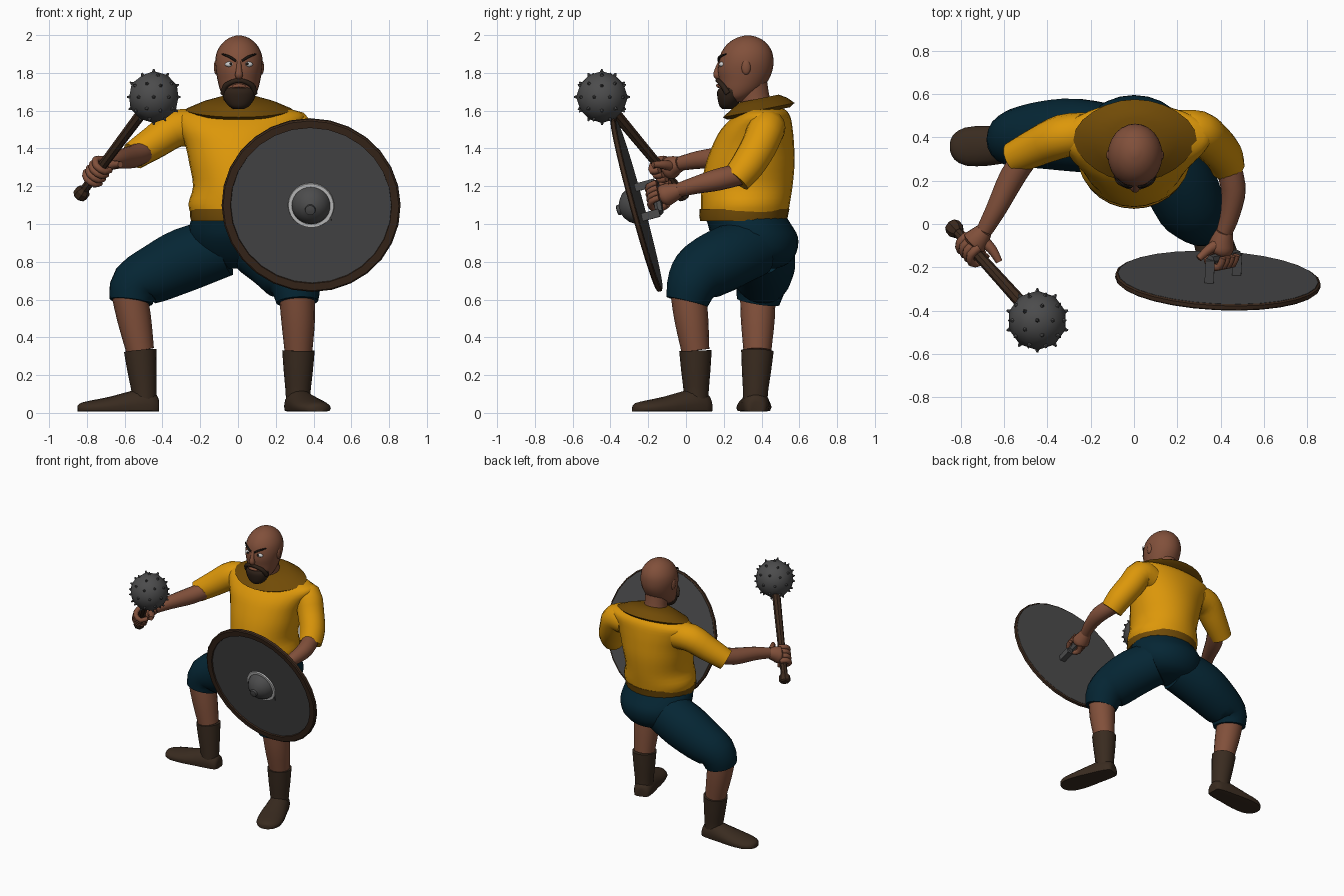
import bpy, bmesh, math
from mathutils import Vector, Matrix

if "Cube" in bpy.data.objects:
    bpy.data.objects.remove(bpy.data.objects["Cube"])


def material(name, *rgb):
    m = bpy.data.materials.new(name)
    m.diffuse_color = (*rgb, 1)
    m.use_nodes = True
    m.node_tree.nodes["Principled BSDF"].inputs["Base Color"].default_value = m.diffuse_color
    return m


GOLD = material("gold_cloth", 0.72, 0.31, 0.003)
TRIM = material("dark_gold_trim", 0.165, 0.07, 0.002)
SKIN = material("skin", 0.22, 0.08, 0.043)
NAVY = material("navy_cloth", 0.0015, 0.019, 0.034)
LEATHER = material("boot_leather", 0.041, 0.024, 0.014)
WOOD = material("dark_wood", 0.044, 0.022, 0.012)
METAL = material("iron", 0.072, 0.072, 0.073)
SILVER = material("silver", 0.62, 0.62, 0.62)
BEARD = material("beard_hair", 0.027, 0.015, 0.009)
BLACK = material("black_hair", 0.012, 0.008, 0.006)


def finish(name, bm, mat, angle=45):
    bmesh.ops.recalc_face_normals(bm, faces=bm.faces)
    me = bpy.data.meshes.new(name)
    bm.to_mesh(me)
    bm.free()
    me.materials.append(mat)
    me.shade_smooth()
    me.set_sharp_from_angle(angle=math.radians(angle))
    ob = bpy.data.objects.new(name, me)
    bpy.context.collection.objects.link(ob)
    return ob


def skin_rings(name, rings, mat, angle=45):
    """Bridge equal rings of points and close both ends."""
    bm = bmesh.new()
    vs = [[bm.verts.new(p) for p in r] for r in rings]
    n = len(vs[0])
    for a, b in zip(vs, vs[1:]):
        for i in range(n):
            bm.faces.new((a[i], a[(i + 1) % n], b[(i + 1) % n], b[i]))
    bm.faces.new(vs[0])
    bm.faces.new(vs[-1])
    return finish(name, bm, mat, angle)


def spline(keys, steps):
    """Catmull-Rom through tuples of numbers."""
    out, k = [], [keys[0]] + list(keys) + [keys[-1]]
    for p in range(1, len(k) - 2):
        for s in range(steps):
            t = s / steps
            out.append([0.5 * (2 * b + (c - a) * t + (2 * a - 5 * b + 4 * c - d) * t * t
                               + (3 * b - a - 3 * c + d) * t ** 3)
                        for a, b, c, d in zip(*k[p - 1:p + 3])])
    return out + [list(keys[-1])]


def loft(name, keys, mat, n=24, steps=3):
    """Stack of level ellipses: x, y, z, rx, ry."""
    ang = [2 * math.pi * i / n for i in range(n)]
    return skin_rings(name, [[(x + rx * math.cos(a), y + ry * math.sin(a), z) for a in ang]
                             for x, y, z, rx, ry in spline(keys, steps)], mat)


def limb(name, keys, mat, n=16, steps=3):
    """Round tube along a path: x, y, z, radius."""
    pts = spline(keys, steps)
    pos = [Vector(p[:3]) for p in pts]
    rings, u, old = [], None, None
    for i, p in enumerate(pos):
        t = (pos[min(i + 1, len(pos) - 1)] - pos[max(i - 1, 0)]).normalized()
        u = t.orthogonal().normalized() if u is None else old.rotation_difference(t) @ u
        old, v = t, t.cross(u)
        rings.append([p + pts[i][3] * (u * math.cos(a) + v * math.sin(a))
                      for a in (2 * math.pi * j / n for j in range(n))])
    return skin_rings(name, rings, mat)


def ball(name, loc, scale, mat):
    bm = bmesh.new()
    bmesh.ops.create_uvsphere(bm, u_segments=16, v_segments=10, radius=1,
                              matrix=Matrix.Translation(loc) @ Matrix.Diagonal((*scale, 1)))
    return finish(name, bm, mat)


def lathe(name, profile, mat, frame, n=28):
    """Turn (radius, height) points about the frame's z axis."""
    return skin_rings(name, [[frame @ Vector((r * math.cos(a), r * math.sin(a), h))
                              for a in (2 * math.pi * i / n for i in range(n))]
                             for r, h in profile], mat, 30)


# Shirt, hem and collar
loft("shirt", [(0, .31, 1.05, .25, .23), (0, .315, 1.11, .262, .235), (0, .322, 1.2, .238, .242),
               (0, .34, 1.32, .258, .235), (0, .357, 1.42, .28, .215), (0, .375, 1.5, .315, .19),
               (.01, .402, 1.57, .345, .15), (.01, .41, 1.605, .28, .115), (0, .40, 1.63, .11, .08)], GOLD, 28)
loft("shirt_hem", [(0, .305, 1.015, .248, .23), (0, .305, 1.045, .255, .235), (0, .31, 1.08, .255, .238)], TRIM, 28, 1)
collar = loft("collar", [(.005, .385, 1.588, .26, .165), (.005, .385, 1.606, .285, .19),
                         (.005, .39, 1.642, .2, .145), (.005, .385, 1.667, .115, .105)], TRIM, 24, 1)
for v in collar.data.vertices:                       # lower and narrower at the front
    v.co.x *= 1 - .8 * max(0, .38 - v.co.y) - .8 * max(0, v.co.y - .46)
    v.co.z += (v.co.y - .40) * .2

# Head and neck
limb("neck", [(0, .38, 1.56, .1), (.003, .365, 1.65, .082), (.005, .35, 1.75, .08)], SKIN, 20)
loft("head", [(.005, .265, 1.645, .045, .04), (.005, .27, 1.67, .08, .075), (.005, .29, 1.71, .1, .11),
              (.005, .305, 1.76, .113, .13), (.005, .312, 1.81, .122, .145), (.005, .318, 1.86, .126, .145),
              (.005, .322, 1.91, .117, .134), (.005, .325, 1.955, .09, .104),
              (.005, .327, 1.985, .052, .06), (.005, .328, 1.998, .012, .014)], SKIN)
limb("nose", [(.005, .185, 1.865, .012), (.005, .168, 1.82, .015), (.005, .165, 1.788, .021),
              (.005, .18, 1.772, .012)], SKIN, 12)
loft("beard", [(.005, .222, 1.61, .03, .03), (.005, .222, 1.625, .055, .045), (.005, .23, 1.66, .08, .062),
               (.005, .238, 1.7, .09, .073), (.005, .256, 1.722, .088, .076)], BEARD)
limb("moustache", [(-.078, .222, 1.69, .016), (-.062, .192, 1.735, .014), (.005, .168, 1.76, .012),
                   (.072, .192, 1.735, .014), (.088, .222, 1.69, .016)], BEARD, 10, 4)
limb("lower_lip", [(-.028, .18, 1.728, .008), (.005, .17, 1.732, .011), (.038, .18, 1.728, .008)], SKIN, 8)
for s, side in ((-1, "right"), (1, "left")):
    c = .005
    ball(side + "_ear", (c + s * .119, .318, 1.83), (.014, .025, .04), SKIN)
    ball(side + "_eye", (c + s * .046, .191, 1.845), (.028, .017, .015), SILVER)
    ball(side + "_pupil", (c + s * .043, .177, 1.847), (.008, .005, .008), BLACK)
    limb(side + "_brow", [(c + s * .016, .172, 1.863, .006), (c + s * .05, .178, 1.885, .007),
                          (c + s * .09, .212, 1.9, .004)], BLACK, 8)

# Sleeves and forearms
limb("right_sleeve", [(-.22, .42, 1.505, .095), (-.33, .405, 1.505, .1), (-.44, .36, 1.435, .09),
                      (-.555, .305, 1.36, .076)], GOLD)
limb("right_forearm", [(-.49, .32, 1.385, .058), (-.56, .22, 1.355, .06), (-.635, .07, 1.34, .048),
                       (-.69, -.03, 1.32, .038)], SKIN)
limb("left_sleeve", [(.21, .43, 1.5, .095), (.298, .425, 1.505, .098), (.352, .385, 1.41, .095),
                     (.408, .325, 1.31, .09), (.432, .265, 1.235, .08)], GOLD)
limb("left_forearm", [(.42, .31, 1.27, .058), (.458, .17, 1.235, .058), (.445, .05, 1.205, .046),
                      (.418, -.035, 1.18, .038)], SKIN)


def fist(side, center, axis, wrist, thumb):
    """Closed hand: palm, fingers curled around an axis, thumb to a given tip."""
    c, a, w, tip = Vector(center), Vector(axis).normalized(), Vector(wrist), Vector(thumb)
    u = (w - c) - a * (w - c).dot(a)
    u.normalize()
    v = a.cross(u)
    limb(side + "_palm", [(*w, .039), (*(w.lerp(c, .4) + v * .008), .054),
                          (*(c + u * .035 + v * .012), .06), (*(c + u * .015 + v * .02), .04)], SKIN)
    for i in range(4):
        keys = []
        for k in range(5):
            t = math.radians(30 + 255 * k / 4)
            keys.append((*(c + a * (i - 1.5) * .034 + (u * math.cos(t) + v * math.sin(t)) * .047), .02 - .001 * k))
        limb(f"{side}_finger_{i + 1}", keys, SKIN, 10, 2)
    root = w.lerp(c, .4)
    limb(side + "_thumb", [(*root, .03), (*(root.lerp(tip, .55) + u * .012), .023), (*tip, .016)], SKIN, 10)


# Mace: handle, pommel, spiked ball
base, tip = Vector((-.83, -.02, 1.16)), Vector((-.446, -.445, 1.672))
axis = (tip - base).normalized()
mace = Matrix.Translation(base) @ axis.to_track_quat('Z', 'Y').to_matrix().to_4x4()
lathe("mace_handle", [(.024, 0), (.026, .3), (.03, .68)], WOOD, mace, 8)
lathe("mace_pommel", [(.03, -.025), (.04, -.015), (.04, .02), (.026, .04)], WOOD, mace, 8)
bm = bmesh.new()
bmesh.ops.create_icosphere(bm, subdivisions=2, radius=.137)
dirs = [v.co.normalized() for v in bm.verts]
for d in dirs:
    bmesh.ops.create_cone(bm, cap_ends=True, segments=5, radius1=.013, radius2=.004, depth=.022,
                          matrix=Matrix.Translation(d * .138) @ d.to_track_quat('Z', 'Y').to_matrix().to_4x4())
bmesh.ops.translate(bm, verts=bm.verts, vec=tip)
finish("mace_head", bm, METAL, 40)
fist("right", base + axis * .175, axis, (-.69, -.03, 1.32), (-.622, -.175, 1.315))

# Shield: board, rim, boss and grip
normal = Vector((-.05, -1, -.272)).normalized()
shield = Matrix.Translation((.387, -.262, 1.1)) @ normal.to_track_quat('Z', 'Y').to_matrix().to_4x4()
lathe("shield_board", [(.462, -.016), (.462, .004)], METAL, shield)
lathe("shield_rim", [(.425, .002), (.427, .014), (.466, .014), (.474, .008), (.474, -.01), (.464, -.0155),
                     (.455, -.006)], WOOD, shield)
lathe("boss_ring", [(.1, .002), (.102, .013), (.12, .013), (.123, .002)], SILVER, shield)
lathe("shield_boss", [(.104, .003), (.096, .03), (.076, .06), (.05, .08), (.028, .09),
                      (.026, .105), (.008, .109)], METAL, shield, 24)
grip = [Vector((.352, -.165, 1.22)), Vector((.478, -.14, 1.06))]
for i, g in enumerate(grip):
    root = g + normal * .12
    limb(f"grip_post_{i + 1}", [(*g, .03), (*root, .03)], METAL, 4, 1)
limb("grip_bar", [(*grip[0], .022), (*grip[1], .022)], METAL, 6, 1)
fist("left", (.405, -.15, 1.15), grip[0] - grip[1], (.418, -.035, 1.18), (.298, -.16, 1.21))

# Breeches
loft("breeches_hips", [(0, .40, .765, .09, .08), (0, .40, .79, .17, .14), (0, .39, .85, .235, .195),
                       (0, .365, .93, .26, .228), (0, .335, 1.0, .255, .22), (0, .315, 1.04, .24, .215)], NAVY)
limb("right_breeches_leg", [(-.08, .385, .88, .16), (-.27, .41, .815, .17), (-.42, .41, .745, .157),
                            (-.54, .397, .68, .136), (-.566, .382, .588, .114)], NAVY, 20)
limb("left_breeches_leg", [(.1, .36, .88, .16), (.19, .23, .825, .17), (.255, .095, .755, .162),
                           (.302, .035, .685, .138), (.313, .006, .588, .112)], NAVY, 20)


def lower_leg(side, knee, mid, top, ankle, toe_dir):
    """Calf, boot shaft and foot."""
    limb(side + "_calf", [(*knee, .094), (*mid, .09), (*top, .074)], SKIN)
    limb(side + "_boot", [(*top, .086), (*Vector(top).lerp(Vector(ankle), .5), .077), (*ankle, .066),
                          (ankle[0], ankle[1], .04, .064)], LEATHER)
    d = Vector((*toe_dir, 0)).normalized()
    w = Vector((-d.y, d.x, 0))
    rings = []
    for dist, half, high in spline([(-.078, .03, .05), (-.068, .055, .085), (0, .072, .12), (.08, .08, .105),
                                    (.18, .092, .078), (.28, .088, .058), (.335, .057, .045),
                                    (.352, .02, .03)], 2):
        o = Vector((ankle[0], ankle[1], .008)) + d * dist
        ring = []
        for j in range(16):
            t = 2 * math.pi * j / 16
            ring.append(o + w * half * math.cos(t) + Vector((0, 0, max(0, high * (.3 + .7 * math.sin(t))))))
        rings.append(ring)
    skin_rings(side + "_foot", rings, LEATHER)


lower_leg("right", (-.58, .38, .65), (-.55, .38, .5), (-.518, .378, .33), (-.497, .368, .11), (-1, -.04))
lower_leg("left", (.31, .01, .65), (.318, .028, .5), (.32, .05, .33), (.318, .054, .11), (.34, -1))
